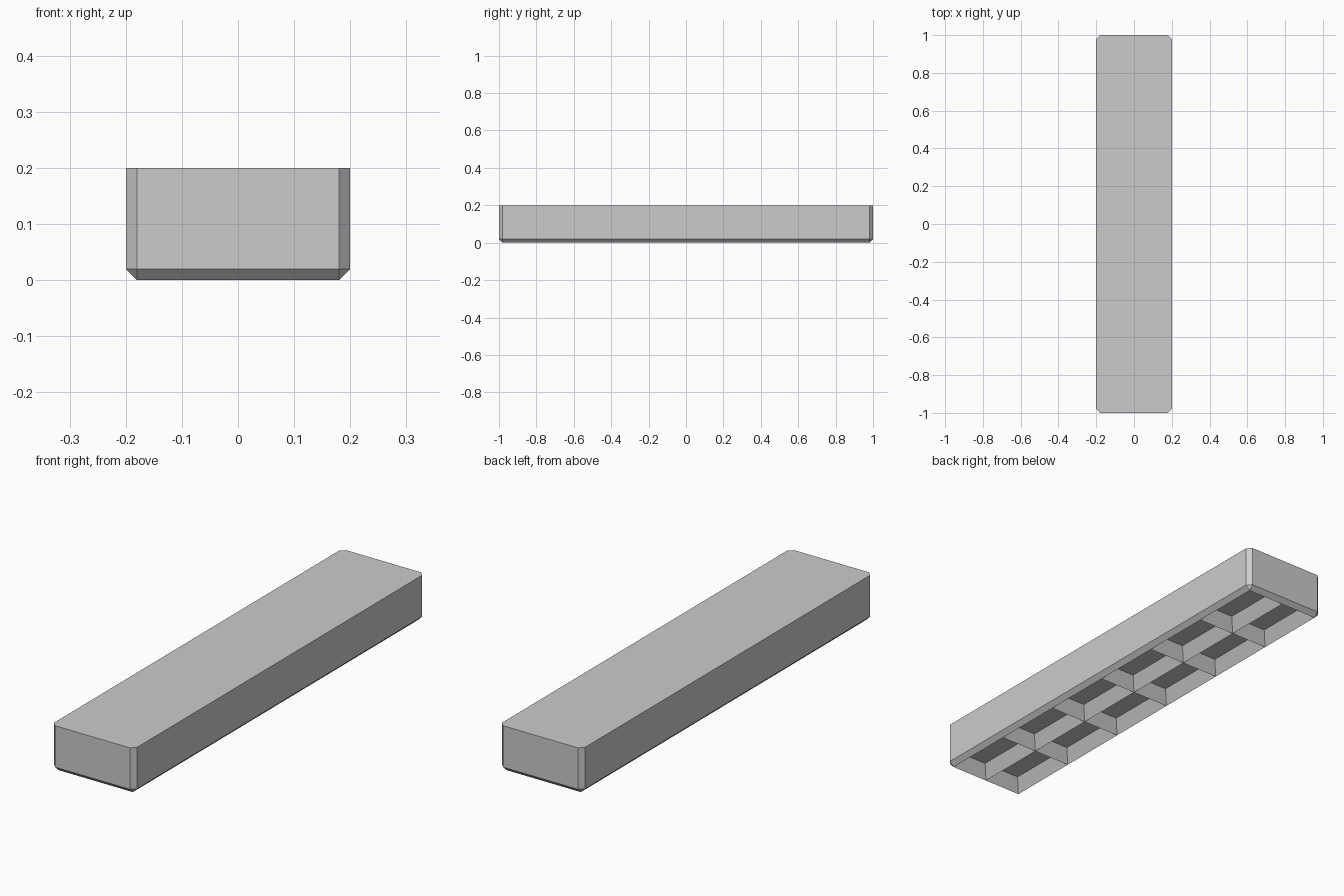
import bpy, bmesh
from mathutils import Matrix

if "Cube" in bpy.data.objects:
    bpy.data.objects.remove(bpy.data.objects["Cube"])

W, L, H = 0.4, 2.0, 0.2      # overall size
CH = 0.02                    # chamfer width
COLS, ROWS = 2, 6            # pockets on the underside
INSET, DEPTH = 0.03, 0.06    # pocket taper and depth

bm = bmesh.new()

# solid slab standing on z = 0
bmesh.ops.create_cube(bm, size=1, matrix=Matrix.Translation((0, 0, H / 2)) @ Matrix.Diagonal((W, L, H, 1)))

# chamfer every edge except the four around the top
edges = [e for e in bm.edges if min(v.co.z for v in e.verts) < H / 2]
bmesh.ops.bevel(bm, geom=edges, offset=CH, offset_type='OFFSET', segments=1,
                profile=0.5, affect='EDGES')
bm.normal_update()


def bottom_faces():
    return [f for f in bm.faces if f.normal.z < -0.99 and f.calc_center_median().z < 0.001]


def cut_bottom(point, normal):
    faces = bottom_faces()
    geom = faces + list({e for f in faces for e in f.edges}) + list({v for f in faces for v in f.verts})
    bmesh.ops.bisect_plane(bm, geom=geom, plane_co=point, plane_no=normal)
    bm.normal_update()


# divide the underside into a grid
for i in range(1, COLS):
    cut_bottom(((i / COLS - 0.5) * (W - 2 * CH), 0, 0), (1, 0, 0))
for j in range(1, ROWS):
    cut_bottom((0, (j / ROWS - 0.5) * (L - 2 * CH), 0), (0, 1, 0))

# sink each cell into a tapered pocket
bmesh.ops.inset_individual(bm, faces=bottom_faces(), thickness=INSET, depth=-DEPTH,
                           use_even_offset=True)

mesh = bpy.data.meshes.new("slab")
bm.to_mesh(mesh)
bm.free()
slab = bpy.data.objects.new("slab", mesh)
bpy.context.collection.objects.link(slab)
